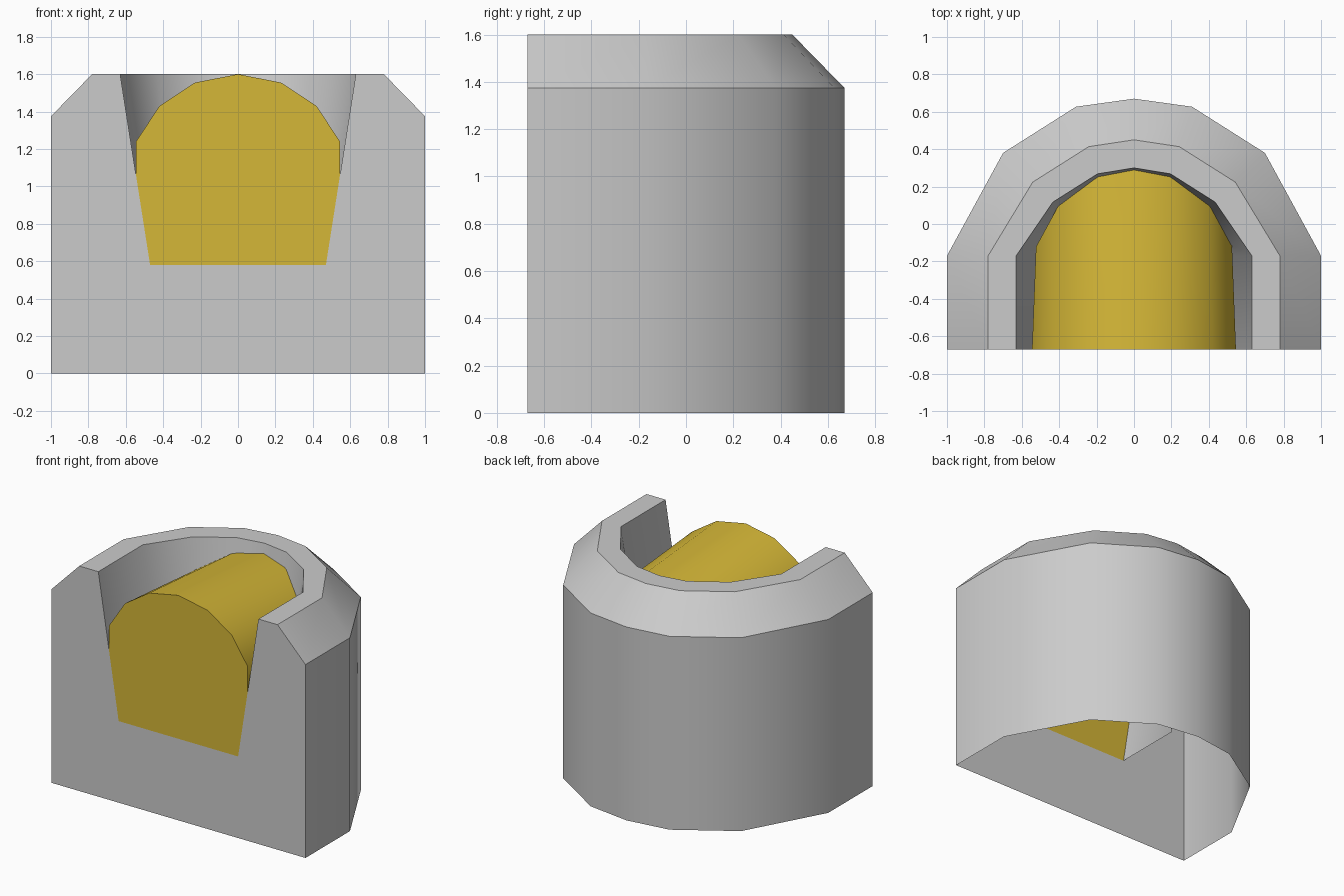
import bpy, bmesh, math
from mathutils import Vector

cube = bpy.data.objects.get("Cube")
if cube:
    bpy.data.objects.remove(cube)

FRONT, TOP, SHOULDER, FLOOR = -0.67, 1.6, 1.375, 0.58


def material(name, rgb):
    m = bpy.data.materials.new(name)
    m.use_nodes = True
    m.diffuse_color = (*rgb, 1)
    m.node_tree.nodes["Principled BSDF"].inputs["Base Color"].default_value = (*rgb, 1)
    return m


def finish(bm, name, mat):
    bmesh.ops.remove_doubles(bm, verts=bm.verts, dist=0.0005)
    bmesh.ops.recalc_face_normals(bm, faces=bm.faces)
    # The flat front must face -y
    front = min(bm.faces, key=lambda f: f.calc_center_median().y)
    if front.normal.y > 0:
        bmesh.ops.reverse_faces(bm, faces=bm.faces)
    mesh = bpy.data.meshes.new(name)
    bm.to_mesh(mesh)
    bm.free()
    mesh.materials.append(mat)
    ob = bpy.data.objects.new(name, mesh)
    bpy.context.collection.objects.link(ob)
    bpy.ops.object.select_all(action='DESELECT')
    ob.select_set(True)
    bpy.context.view_layer.objects.active = ob
    bpy.ops.object.shade_smooth_by_angle(angle=math.radians(38))


def ring(inset, z):
    """Rounded-back outline, shrunk inward by inset, from right to left."""
    outline = [((1, FRONT), (1, 0)), ((1, -0.17), (1, 0)), ((0.7, 0.38), (0.72, 0.71)),
               ((0.31, 0.627), (0.31, 0.97)), ((0, 0.67), (0, 1))]
    half = [Vector((p[0] - inset * d[0], p[1] - inset * d[1], z)) for p, d in outline]
    return half + [Vector((-v.x, v.y, v.z)) for v in reversed(half[:-1])]


def bridge(bm, a, b):
    for i in range(len(a) - 1):
        bm.faces.new([bm.verts.new(v) for v in (a[i], a[i + 1], b[i + 1], b[i])])


# Housing: outer wall, chamfer, rim and sloping well, open underneath
rings = [ring(0, 0), ring(0, SHOULDER), ring(0.22, TOP), ring(0.37, TOP), ring(0.53, FLOOR)]
bm = bmesh.new()
for lower, upper in zip(rings, rings[1:]):
    bridge(bm, lower, upper)
# Flat front sheet with the notch
front = [r[0] for r in rings] + [r[-1] for r in reversed(rings)]
bm.faces.new([bm.verts.new(v) for v in front])
finish(bm, "housing", material("light grey", (0.6, 0.6, 0.6)))

# Arched insert: tapering barrel trimmed by the well walls
side = [(0.545, FLOOR), (0.545, 1.24), (0.42, 1.43), (0.23, 1.555)]
arch = side + [(0, TOP)] + [(-x, z) for x, z in reversed(side)]


def arch_at(y, s):
    return [Vector((x * s, y, FLOOR + (z - FLOOR) * s)) for x, z in arch]


bm = bmesh.new()
near, far = arch_at(FRONT, 1), arch_at(0.4, 0.925)
bridge(bm, near, far)
bm.faces.new([bm.verts.new(v) for v in near])
bmesh.ops.remove_doubles(bm, verts=bm.verts, dist=0.0005)
well_top, well_low = rings[3], rings[4]
for i in range(len(well_top) - 1):
    a, b, c = well_top[i], well_top[i + 1], well_low[i]
    n = (b - a).cross(c - a).normalized()
    if n.dot(Vector((0, -0.3, 1)) - a) > 0:
        n = -n
    bmesh.ops.bisect_plane(bm, geom=bm.verts[:] + bm.edges[:] + bm.faces[:],
                           plane_co=a, plane_no=n, clear_outer=True)
finish(bm, "arched_insert", material("golden yellow", (0.665, 0.474, 0.038)))
